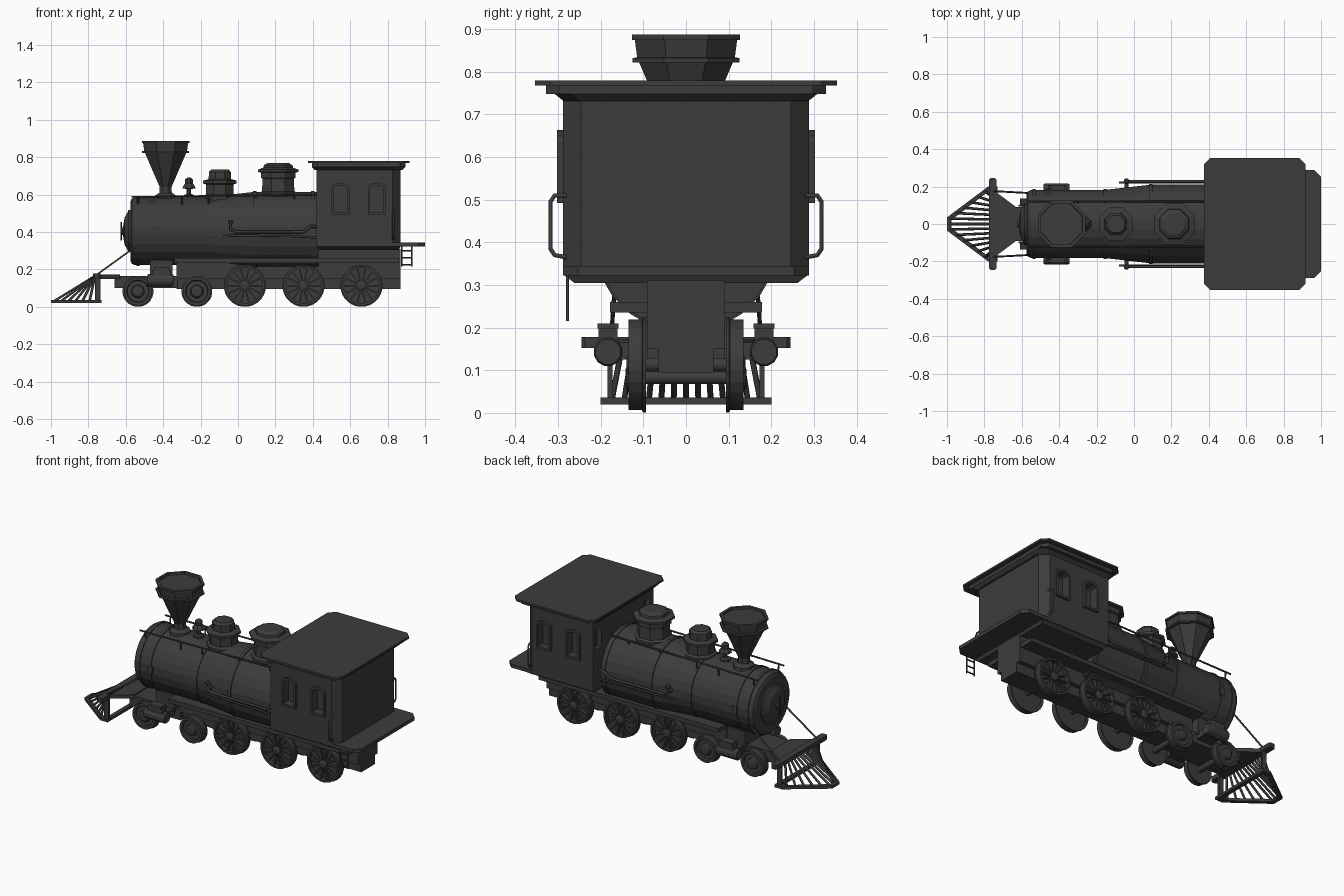
import bpy, bmesh, math
from mathutils import Matrix, Vector

mat = bpy.data.materials.new("dark_iron")
mat.diffuse_color = (0.045, 0.045, 0.045, 1)


def finish(name, bm):
    bmesh.ops.recalc_face_normals(bm, faces=bm.faces)
    me = bpy.data.meshes.new(name)
    bm.to_mesh(me)
    bm.free()
    me.materials.append(mat)
    ob = bpy.data.objects.new(name, me)
    bpy.context.collection.objects.link(ob)
    return ob


def lathe(name, prof, loc, n=8, axis='z', closed=False, phase=0.5):
    """Spin (radius, height) points about an axis through loc."""
    bm = bmesh.new()
    rings = []
    for r, h in prof:
        ring = []
        for i in range(n):
            a = 2 * math.pi * (i + phase) / n
            c, s = r * math.cos(a), r * math.sin(a)
            p = {'z': (c, s, h), 'y': (c, h, s), 'x': (h, c, s)}[axis]
            ring.append(bm.verts.new(Vector(p) + Vector(loc)))
        rings.append(ring)
    pairs = list(zip(rings, rings[1:])) + ([(rings[-1], rings[0])] if closed else [])
    for a, b in pairs:
        for i in range(n):
            j = (i + 1) % n
            bm.faces.new((a[i], a[j], b[j], b[i]))
    if not closed:
        bm.faces.new(rings[0])
        bm.faces.new(rings[-1])
    return finish(name, bm)


def prism(name, pts, a, b, axis='z', top=None):
    """Extrude a flat outline from a to b along an axis."""
    bm = bmesh.new()
    put = {'z': lambda u, v, w: (u, v, w), 'y': lambda u, v, w: (u, w, v),
           'x': lambda u, v, w: (w, u, v)}[axis]
    lo = [bm.verts.new(put(u, v, a)) for u, v in pts]
    hi = [bm.verts.new(put(u, v, b)) for u, v in (top or pts)]
    bm.faces.new(lo)
    bm.faces.new(hi)
    for i in range(len(pts)):
        j = (i + 1) % len(pts)
        bm.faces.new((lo[i], lo[j], hi[j], hi[i]))
    return finish(name, bm)


def rect(x0, x1, y, c0=0, c1=0):
    """Rectangle symmetric in y with chamfers at its x0 and x1 ends."""
    left = [(x0, y - c0), (x0, c0 - y)] + ([(x0 + c0, -y)] if c0 else [])
    right = ([(x1 - c1, -y)] if c1 else []) + [(x1, c1 - y), (x1, y - c1)] + ([(x1 - c1, y)] if c1 else [])
    return left + right + ([(x0 + c0, y)] if c0 else [])


def box(name, x, y, z):
    return prism(name, [(x[0], y[0]), (x[1], y[0]), (x[1], y[1]), (x[0], y[1])], *z)


def tube(name, pts, r):
    cu = bpy.data.curves.new(name, 'CURVE')
    cu.dimensions = '3D'
    cu.bevel_depth, cu.bevel_resolution, cu.use_fill_caps = r, 1, True
    sp = cu.splines.new('POLY')
    sp.points.add(len(pts) - 1)
    for p, co in zip(sp.points, pts):
        p.co = (*co, 1)
    cu.materials.append(mat)
    ob = bpy.data.objects.new(name, cu)
    bpy.context.collection.objects.link(ob)
    return ob


def arch(c, w, z0, z1):
    top = [(c + w * math.cos(math.pi * i / 6), z1 - w * 0.6 + w * 0.6 * math.sin(math.pi * i / 6)) for i in range(7)]
    return [(c - w, z0), (c + w, z0)] + top


def cut(target, cutter):
    m = target.modifiers.new("opening", 'BOOLEAN')
    m.object, m.operation, m.solver = cutter, 'DIFFERENCE', 'EXACT'
    cutter.hide_render = True
    cutter.display_type = 'WIRE'


# Boiler with its wagon-top taper, bands and front door
AX = 0.405
boiler = lathe("boiler", [(0.16, -0.575), (0.175, -0.568), (0.184, -0.55), (0.184, -0.155), (0.212, 0.09), (0.212, 0.43)],
               (0, 0, AX), 24, 'x')
for x, r in ((-0.535, 0.184), (-0.46, 0.184), (-0.155, 0.184), (0.09, 0.212), (0.40, 0.212)):
    lathe("boiler_band", [(r - 0.01, x - 0.009), (r + 0.005, x - 0.009), (r + 0.005, x + 0.009), (r - 0.01, x + 0.009)],
          (0, 0, AX), 24, 'x', closed=True)
lathe("smokebox_door", [(0.115, -0.57), (0.115, -0.585), (0.1, -0.592), (0.075, -0.606), (0.035, -0.613), (0.02, -0.615), (0.02, -0.625)],
      (0, 0, AX), 16, 'x')
tube("door_handle", [(-0.625, 0, 0.355), (-0.625, 0, 0.455)], 0.004)

# Stack, bell and domes
lathe("smokestack", [(0.065, 0.57), (0.06, 0.595), (0.036, 0.61), (0.034, 0.64), (0.119, 0.822), (0.136, 0.822),
                     (0.136, 0.832), (0.124, 0.834), (0.13, 0.875), (0.137, 0.875), (0.137, 0.887), (0.12, 0.887), (0.118, 0.875)],
      (-0.387, 0, 0))
lathe("bell", [(0.03, 0.575), (0.03, 0.598), (0.013, 0.603), (0.013, 0.63), (0.037, 0.634), (0.034, 0.645), (0.022, 0.66),
               (0.022, 0.682), (0.01, 0.692)], (-0.262, 0, 0))
lathe("sand_dome", [(0.094, 0.56), (0.094, 0.592), (0.08, 0.602), (0.08, 0.655), (0.097, 0.66), (0.097, 0.675), (0.065, 0.683),
                    (0.063, 0.722), (0.05, 0.735)], (-0.097, 0, 0))
lathe("steam_dome", [(0.11, 0.58), (0.11, 0.61), (0.094, 0.618), (0.09, 0.685), (0.1, 0.69), (0.1, 0.718), (0.118, 0.722), (0.118, 0.734),
                     (0.086, 0.744), (0.083, 0.757), (0.06, 0.77)], (0.215, 0, 0))

# Cab body with recessed arched windows and raised surrounds
cab = prism("cab", rect(0.42, 0.868, 0.288, 0, 0.042), 0.33, 0.75)
for s in (-1, 1):
    for c in (0.547, 0.742):
        cutter = prism("window_cutter", arch(c, 0.036, 0.505, 0.65), s * 0.25, s * 0.35, 'y')
        frame = prism("window_frame", arch(c, 0.048, 0.492, 0.664), s * 0.28, s * 0.302, 'y')
        cut(cab, cutter)
        cut(frame, cutter)
    cut(cab, prism("front_window_cutter", arch(s * 0.232, 0.025, 0.56, 0.69), 0.35, 0.45, 'x'))
    tube("cab_grab_handle", [(0.83, s * y, z) for y, z in
                             ((0.28, 0.51), (0.308, 0.51), (0.318, 0.495), (0.318, 0.385), (0.308, 0.37), (0.28, 0.365))], 0.006)

# Layered roof
prism("roof_moulding", rect(0.41, 0.878, 0.288, 0.02, 0.04), 0.732, 0.748, top=rect(0.395, 0.895, 0.308, 0.025, 0.04))
prism("roof_underside", rect(0.395, 0.895, 0.328, 0.03, 0.03), 0.748, 0.77)
prism("roof", rect(0.375, 0.918, 0.354, 0.035, 0.035), 0.768, 0.78)

# Floor, rear platform and single ladder
prism("platform", rect(0.42, 1.0, 0.288, 0, 0.035), 0.322, 0.343)
prism("cab_underside", rect(0.43, 0.86, 0.262), 0.305, 0.325, top=rect(0.42, 0.87, 0.288))
for x in (0.875, 0.928):
    tube("ladder_rail", [(x, -0.278, 0.215), (x, -0.278, 0.33)], 0.004)
for z in (0.225, 0.262, 0.3):
    tube("ladder_rung", [(0.875, -0.278, z), (0.928, -0.278, z)], 0.004)

# Frame, running slab and saddle
prism("main_frame", [(-0.065, 0.095), (0.065, 0.095), (0.065, 0.15), (0.092, 0.15), (0.092, 0.31), (-0.092, 0.31),
                     (-0.092, 0.15), (-0.065, 0.15)], -0.33, 0.868, 'x')
box("front_frame", (-0.66, -0.32), (-0.09, 0.09), (0.1, 0.165))
box("running_slab", (-0.34, 0.86), (-0.178, 0.178), (0.235, 0.26))
box("boiler_saddle", (-0.47, -0.35), (-0.11, 0.11), (0.15, 0.25))


# Wheels
def axle(x, r, spoked):
    tube("axle", [(x, -0.11, r), (x, 0.11, r)], 0.018)
    for s in (-1, 1):
        def ring(name, prof, n=24, closed=False):
            lathe(name, [(q, s * y) for q, y in prof], (x, 0, r), n, 'y', closed)
        if not spoked:
            ring("small_wheel", [(r, 0.094), (r, 0.101), (r - 0.007, 0.104), (r - 0.007, 0.135), (r - 0.022, 0.135), (r - 0.026, 0.124),
                                 (0.035, 0.124), (0.03, 0.138), (0.018, 0.142)])
            continue
        ring("wheel_tyre", [(r, 0.094), (r, 0.101), (r - 0.006, 0.103), (r - 0.006, 0.135), (r - 0.018, 0.135), (r - 0.018, 0.094)], closed=True)
        ring("wheel_web", [(r - 0.015, 0.098), (r - 0.015, 0.11)])
        ring("wheel_hub", [(0.026, 0.1), (0.026, 0.134), (0.015, 0.14)], 12)
        bm = bmesh.new()
        for k in range(14):
            turn = Matrix.Rotation(2 * math.pi * k / 14, 4, 'Y')
            m = Matrix.Translation((x, s * 0.118, r)) @ turn @ Matrix.Translation((0.06, 0, 0)) @ Matrix.Diagonal((0.082, 0.018, 0.008, 1))
            bmesh.ops.create_cube(bm, size=1, matrix=m)
        finish("wheel_spokes", bm)


for x in (0.037, 0.35, 0.66):
    axle(x, 0.113, True)
for x in (-0.535, -0.22):
    axle(x, 0.083, False)

# Pilot deck, buffer beam and slatted cowcatcher
prism("pilot_deck", [(-0.75, -0.18), (-0.75, 0.18), (-0.63, 0.09), (-0.63, -0.09)], 0.15, 0.172)
prism("buffer_beam", rect(-0.775, -0.735, 0.245, 0.008, 0.008), 0.152, 0.178)
outer = [(-0.73, -0.2), (-0.78, -0.2), (-1.0, -0.035), (-1.0, 0.035), (-0.78, 0.2), (-0.73, 0.2)]
base = prism("pilot_base", outer, 0.02, 0.036)
cut(base, prism("pilot_base_cutter", [(-0.755, -0.165), (-0.79, -0.165), (-0.975, -0.022), (-0.975, 0.022), (-0.79, 0.165), (-0.755, 0.165)],
                0.0, 0.06))
for i in range(-6, 7):
    y = i * 0.029
    x = -0.985 + max(0, abs(y) - 0.03) * 1.33
    tube("pilot_slat", [(x, y, 0.03), (-0.765, y * 0.85, 0.165)], 0.007)

for s in (-1, 1):
    box("pilot_post", (-0.765, -0.735), (s * 0.178 - 0.006, s * 0.178 + 0.006), (0.03, 0.155))
    tube("pilot_brace", [(-0.755, s * 0.176, 0.172), (-0.55, s * 0.165, 0.32)], 0.005)
    # Steam cylinders with valve chests
    lathe("steam_cylinder", [(0.03, -0.485), (0.034, -0.478), (0.034, -0.352), (0.03, -0.345)], (0, s * 0.183, 0.143), 12, 'x')
    box("valve_chest", (-0.46, -0.36), (s * 0.183 - 0.022, s * 0.183 + 0.022), (0.16, 0.198))
    box("valve_chest_cap", (-0.45, -0.37), (s * 0.183 - 0.025, s * 0.183 + 0.025), (0.198, 0.21))
    box("cylinder_bracket", (-0.46, -0.36), (s * 0.135 - 0.045, s * 0.135 + 0.045), (0.125, 0.165))
    # Boiler handrail and side pipes
    tube("handrail", [(-0.57, s * 0.12, 0.588), (0.42, s * 0.12, 0.6)], 0.005)
    for x in (-0.535, -0.3, -0.155, 0.09, 0.3):
        tube("handrail_post", [(x, s * 0.115, 0.54), (x, s * 0.12, 0.592)], 0.005)
    tube("feed_pipe", [(x, s * 0.228, z) for x, z in ((-0.04, 0.455), (-0.04, 0.415), (-0.015, 0.4), (0.35, 0.4), (0.385, 0.43), (0.43, 0.43))], 0.008)
    tube("lower_pipe", [(-0.08, s * 0.222, 0.383), (0.28, s * 0.222, 0.378), (0.43, s * 0.222, 0.37)], 0.006)
    lathe("pipe_valve", [(0.016, 0.445), (0.016, 0.458), (0.008, 0.465)], (-0.04, s * 0.228, 0))
    tube("pipe_elbow", [(-0.04, s * 0.17, 0.42), (-0.04, s * 0.23, 0.42)], 0.01)
    box("boiler_side_plate", (-0.47, -0.44), (s * 0.18 - 0.01, s * 0.18 + 0.01), (0.385, 0.43))
